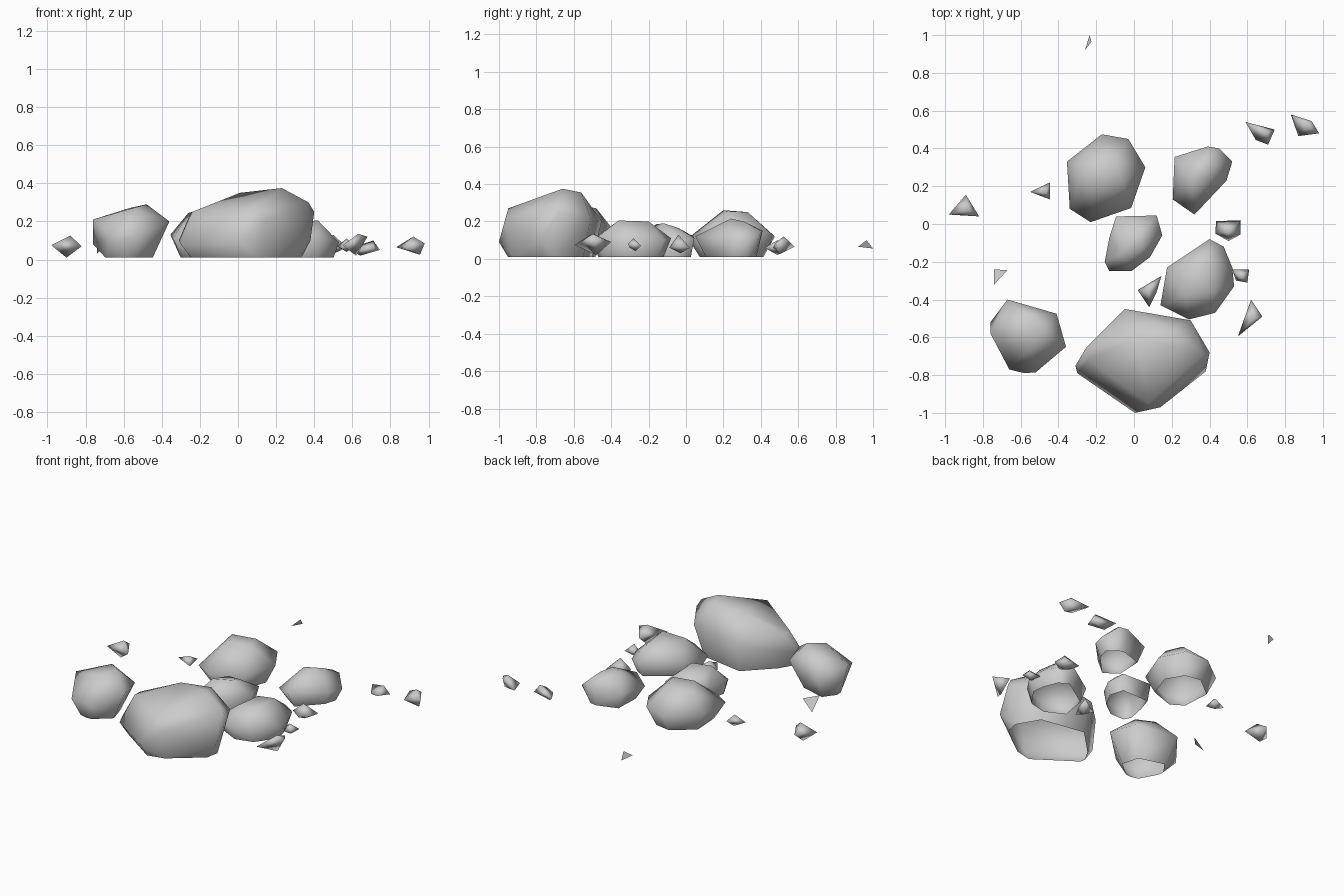
import bpy, bmesh


def hull(name, points, open_base=False):
    """Faceted stone: convex hull of a few corners, base optionally left open."""
    bm = bmesh.new()
    for p in points:
        bm.verts.new(p)
    res = bmesh.ops.convex_hull(bm, input=bm.verts[:])
    junk = {g for g in res["geom_interior"] + res["geom_unused"]
            if isinstance(g, bmesh.types.BMVert) and g.is_valid}
    bmesh.ops.delete(bm, geom=list(junk), context="VERTS")
    bmesh.ops.recalc_face_normals(bm, faces=bm.faces[:])
    if open_base:
        base = [f for f in bm.faces if all(v.co.z < 0.02 for v in f.verts)]
        bmesh.ops.delete(bm, geom=base, context="FACES")
    for f in bm.faces:
        f.smooth = True
    me = bpy.data.meshes.new(name)
    bm.to_mesh(me)
    bm.free()
    ob = bpy.data.objects.new(name, me)
    bpy.context.collection.objects.link(ob)
    return ob


def boulder(name, outline, top, rim):
    """Widest outline, crown points, and a shrunken ground rim."""
    cx = sum(p[0] for p in outline) / len(outline)
    cy = sum(p[1] for p in outline) / len(outline)
    ground = [(cx + (x - cx) * rim, cy + (y - cy) * rim, 0.01)
              for x, y, z in outline]
    hull(name, outline + top + ground, True)


# Large boulders
boulder("front_boulder",
        [(-.05, -.45, .20), (.30, -.51, .22), (.40, -.68, .25), (.38, -.78, .10),
         (.14, -.97, .20), (.005, -1.0, .09), (-.30, -.79, .08),
         (-.31, -.75, .10), (-.25, -.65, .24)],
        [(.23, -.66, .375), (.01, -.60, .35), (.20, -.56, .355), (.37, -.69, .30),
         (.08, -.95, .27), (-.24, -.72, .25)], .82)
boulder("left_boulder",
        [(-.67, -.40, .17), (-.41, -.475, .19), (-.36, -.65, .20),
         (-.52, -.785, .13), (-.58, -.79, .11), (-.66, -.77, .13),
         (-.76, -.58, .21), (-.76, -.52, .08)],
        [(-.48, -.56, .29), (-.57, -.48, .27), (-.55, -.66, .27)], .62)
boulder("right_boulder",
        [(.40, -.08, .11), (.475, -.12, .10), (.52, -.23, .10), (.53, -.33, .09),
         (.43, -.47, .12), (.29, -.505, .10), (.14, -.43, .09), (.175, -.23, .11)],
        [(.40, -.20, .20), (.42, -.36, .205), (.27, -.38, .19), (.30, -.22, .195)], .82)
boulder("middle_boulder",
        [(-.095, .04, .12), (.12, .045, .11), (.15, -.06, .09), (.085, -.175, .10),
         (-.015, -.25, .09), (-.13, -.25, .08), (-.155, -.20, .09), (-.13, -.07, .10)],
        [(.04, -.12, .19), (-.07, -.16, .185), (.03, -.04, .165)], .88)
boulder("rear_left_boulder",
        [(-.17, .475, .12), (-.03, .45, .14), (.06, .30, .13), (-.015, .085, .12),
         (-.23, .01, .11), (-.34, .08, .11), (-.355, .33, .13)],
        [(-.20, .20, .26), (-.06, .22, .255), (-.10, .33, .25), (-.26, .31, .245)], .73)
boulder("rear_right_boulder",
        [(.39, .41, .15), (.45, .40, .15), (.52, .33, .09), (.49, .23, .10),
         (.32, .05, .12), (.205, .13, .09), (.215, .355, .12)],
        [(.36, .24, .215), (.40, .31, .20), (.30, .25, .205)], .75)

# Scattered pebbles
pebbles = (
    [(.83, .58, .065), (.94, .545, .10), (.98, .48, .085), (.87, .465, .06),
     (.92, .52, .12), (.955, .50, .025)],
    [(.59, .54, .06), (.745, .50, .05), (.71, .42, .06), (.645, .445, .05),
     (.71, .49, .10), (.64, .49, .02)],
    [(-.445, .22, .07), (-.445, .13, .06), (-.55, .17, .07), (-.47, .17, .10),
     (-.47, .18, .03)],
    [(-.89, .155, .075), (-.82, .04, .07), (-.98, .05, .075), (-.88, .08, .125),
     (-.90, .08, .01)],
    [(.435, .015, .06), (.565, .02, .06), (.565, -.055, .07), (.50, -.09, .06),
     (.43, -.05, .07), (.50, -.04, .13), (.50, -.03, .03)],
    [(.145, -.275, .07), (.02, -.35, .06), (.08, -.44, .06), (.12, -.36, .07),
     (.08, -.35, .10), (.09, -.35, .02)],
    [(.52, -.24, .07), (.61, -.24, .07), (.60, -.31, .08), (.54, -.30, .06),
     (.57, -.28, .11), (.57, -.27, .04)],
    [(.62, -.40, .09), (.68, -.49, .12), (.55, -.595, .075), (.63, -.50, .135),
     (.62, -.48, .02)],
)
for i, pts in enumerate(pebbles):
    hull(f"pebble_{i + 1}", pts)

# Thin flakes
flakes = ([(-.235, 1.0, .055), (-.26, .92, .065), (-.225, .965, .10)],
          [(-.74, -.24, .03), (-.67, -.245, .10), (-.74, -.32, .11)])
for i, pts in enumerate(flakes):
    me = bpy.data.meshes.new(f"flake_{i + 1}")
    me.from_pydata(pts, [], [(0, 1, 2)])
    if me.polygons[0].normal.z < 0:
        me.flip_normals()
    bpy.context.collection.objects.link(bpy.data.objects.new(f"flake_{i + 1}", me))
